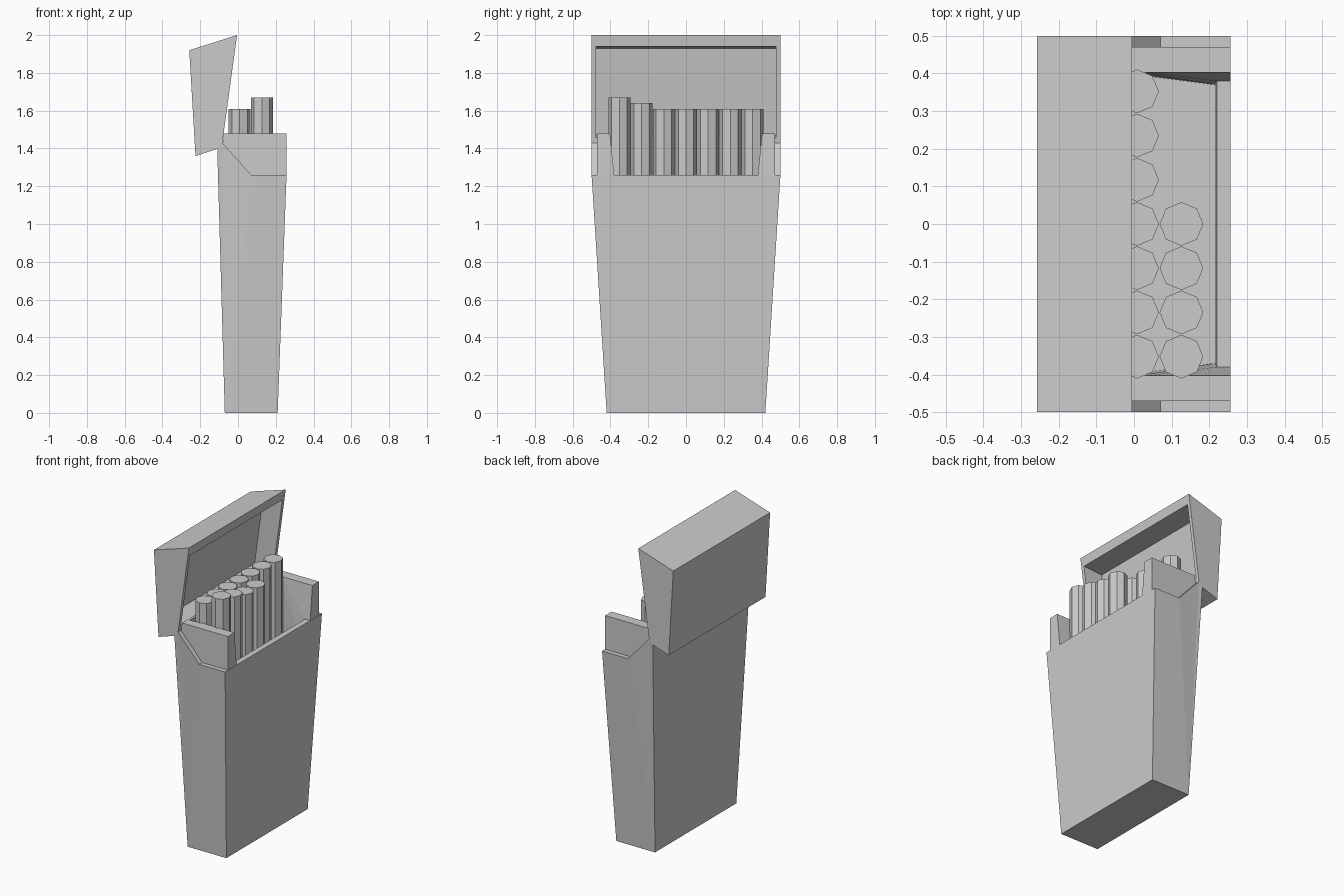
import bpy, bmesh
from math import radians

if "Cube" in bpy.data.objects:
    bpy.data.objects.remove(bpy.data.objects["Cube"])


def prism(name, profile):
    """Solid mirrored across y = 0 from side-profile points (x, z, half width)."""
    bm = bmesh.new()
    a = [bm.verts.new((x, -w, z)) for x, z, w in profile]
    b = [bm.verts.new((x, w, z)) for x, z, w in profile]
    n = len(profile)
    caps = [bm.faces.new(a), bm.faces.new(b[::-1])]
    for i in range(n):
        j = (i + 1) % n
        bm.faces.new((a[j], a[i], b[i], b[j]))
    bmesh.ops.triangulate(bm, faces=caps)
    bmesh.ops.recalc_face_normals(bm, faces=bm.faces[:])
    me = bpy.data.meshes.new(name)
    bm.to_mesh(me)
    bm.free()
    ob = bpy.data.objects.new(name, me)
    bpy.context.collection.objects.link(ob)
    return ob


def combine(ob, other, operation):
    """Apply a boolean and discard the helper solid."""
    mod = ob.modifiers.new("boolean", 'BOOLEAN')
    mod.operation = operation
    mod.solver = 'EXACT'
    mod.object = other
    bpy.context.view_layer.objects.active = ob
    bpy.ops.object.modifier_apply(modifier=mod.name)
    bpy.data.objects.remove(other)


# Tapered carton with the angled side edges
carton = prism("carton", [
    (-0.07, 0, 0.42), (0.21, 0, 0.42), (0.257, 1.26, 0.5),
    (0.07, 1.26, 0.5), (-0.083, 1.43, 0.5), (-0.11, 1.40, 0.5)])

# Inner sleeve rising above the carton
sleeve = prism("sleeve", [
    (-0.07, 1.2, 0.47), (0.24, 1.2, 0.47), (0.256, 1.26, 0.47),
    (0.256, 1.48, 0.47), (-0.076, 1.48, 0.47), (-0.082, 1.42, 0.47)])
combine(carton, sleeve, 'UNION')

# Hollow interior, including the front notch
hollow = prism("hollow", [
    (-0.06, 1.1, 0.405), (0.215, 1.1, 0.37), (0.22, 1.26, 0.38),
    (0.3, 1.26, 0.38), (0.3, 1.6, 0.415), (-0.06, 1.6, 0.415)])
combine(carton, hollow, 'DIFFERENCE')

# Tilted open lid
lid = prism("lid", [
    (-0.258, 1.92, 0.5), (-0.225, 1.36, 0.5), (-0.11, 1.398, 0.5),
    (-0.083, 1.43, 0.5), (-0.005, 2.0, 0.5)])
lid_hollow = prism("lid_hollow", [
    (-0.151, 1.93, 0.477), (-0.214, 1.47, 0.477),
    (0.0, 1.45, 0.477), (0.06, 1.945, 0.477)])
combine(lid, lid_hollow, 'DIFFERENCE')

# Eight-sided sticks in two rows: (x, row index, top height)
step = 0.1175
sticks = [(0.008, i, 1.61) for i in range(-3, 4)]
sticks += [(0.126, -3, 1.67), (0.126, -2, 1.64), (0.126, -1, 1.61), (0.126, 0, 1.61)]
for k, (x, i, top) in enumerate(sticks):
    depth = top - 1.1
    bpy.ops.mesh.primitive_cylinder_add(
        vertices=8, radius=0.058, depth=depth,
        location=(x, i * step, top - depth / 2))
    bpy.context.object.name = f"stick_{k + 1}"
